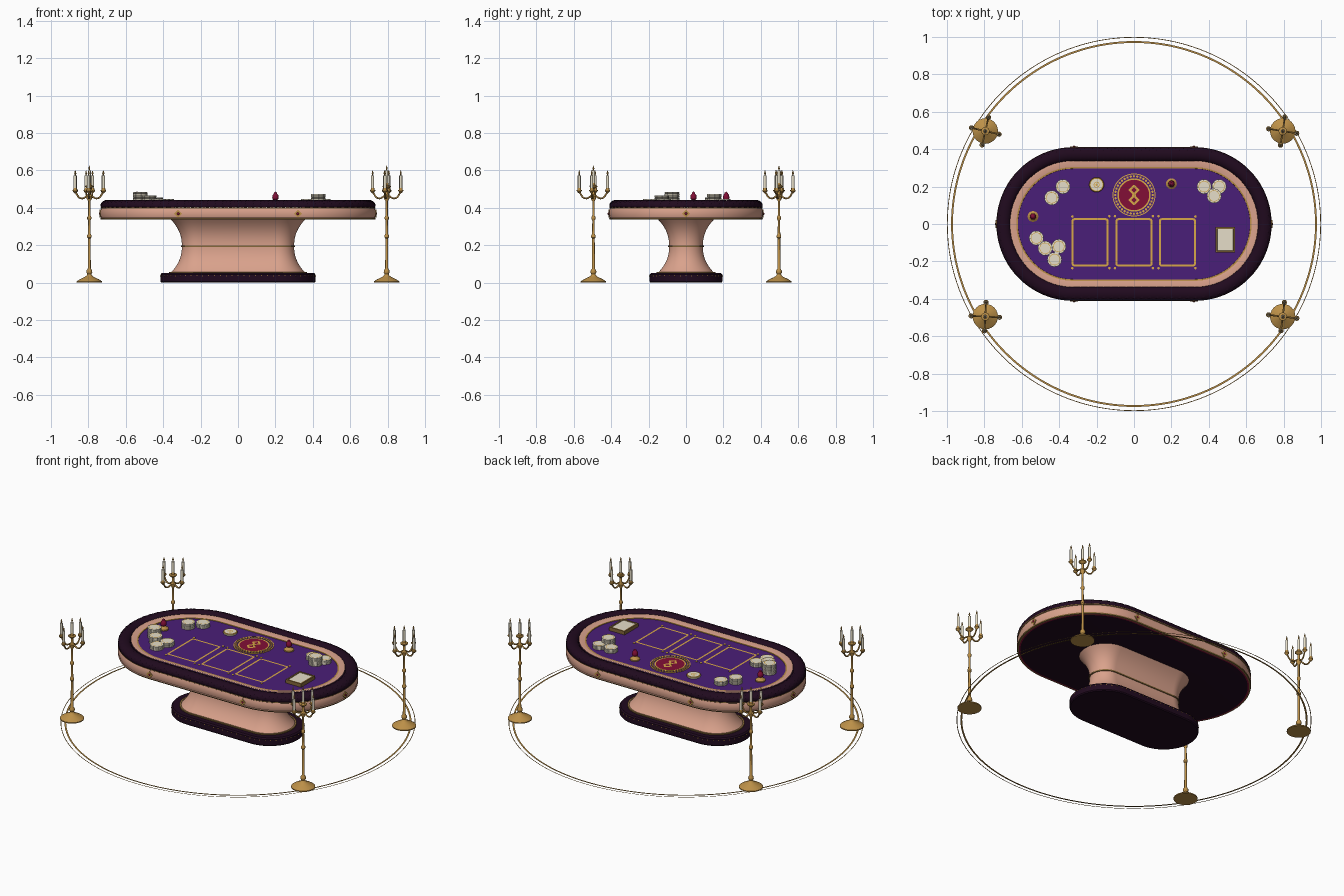
import bpy, bmesh
from math import sin, cos, pi, radians
from mathutils import Matrix, Vector

cube = bpy.data.objects.get("Cube")
if cube:
    bpy.data.objects.remove(cube)


def material(name, code):
    rgb = [int(code[i:i + 2], 16) / 255 for i in (0, 2, 4)]
    col = [c / 12.92 if c < 0.04 else ((c + 0.055) / 1.055) ** 2.4 for c in rgb] + [1]
    m = bpy.data.materials.new(name)
    m.use_nodes = True
    m.diffuse_color = col
    m.node_tree.nodes["Principled BSDF"].inputs["Base Color"].default_value = col
    return m


PLUM, PEACH, FELT, GOLD, RED, IVORY, BRONZE, GREY, BRIGHT = range(9)
MATS = [material(n, c) for n, c in (
    ("dark plum", "200A1E"), ("peach copper", "DAA28C"), ("purple felt", "4A1E78"),
    ("gold", "BC9048"), ("crimson", "820F36"), ("ivory", "E6DEC8"),
    ("bronze", "86683A"), ("warm grey", "A29C92"), ("bright gold", "D8A848"))]


def finish(name, bm, loc=(0, 0, 0), rot=0, smooth=35):
    me = bpy.data.meshes.new(name)
    bm.to_mesh(me)
    bm.free()
    for m in MATS:
        me.materials.append(m)
    if smooth:
        me.shade_smooth()
        me.set_sharp_from_angle(angle=radians(smooth))
    return place(name, me, loc, rot)


def place(name, me, loc, rot=0):
    ob = bpy.data.objects.new(name, me)
    ob.location = loc
    ob.rotation_euler.z = rot
    bpy.context.collection.objects.link(ob)
    return ob


def track(a, n, m):
    """Oval path: centre x and outward direction of each sample."""
    pts = [(a, -pi / 2 + pi * i / n) for i in range(n)]
    pts += [(a - 2 * a * j / m, pi / 2) for j in range(m)]
    pts += [(-a, pi / 2 + pi * i / n) for i in range(n)]
    pts += [(-a + 2 * a * j / m, -pi / 2) for j in range(m)]
    return [(x, cos(t), sin(t)) for x, t in pts]


def sweep(name, profile, a=0, n=12, m=0, closed=False, tuft=0, edge=None, loc=(0, 0, 0)):
    """Carry a profile of (radius, height, colour) around an oval, or a circle if a is 0."""
    bm = bmesh.new()
    path = track(a, n, m)
    rows = []
    for k, (r, z, _) in enumerate(profile):
        row = []
        for i, (cx, dx, dy) in enumerate(path):
            puff = tuft * sin(pi * ((i + 2 * (k % 2)) % 4) / 4)
            row.append(bm.verts.new((cx + (r + puff * .3) * dx, (r + puff * .3) * dy, z + puff)))
        rows.append(row)
    for k in range(len(rows) - (not closed)):
        p, q = rows[k], rows[(k + 1) % len(rows)]
        for i in range(len(path)):
            j = (i + 1) % len(path)
            f = bm.faces.new((p[i], p[j], q[j], q[i]))
            f.material_index = profile[k][2]
            if edge is not None and profile[k][2] == IVORY and profile[k][0] > .03 and i % 4 < 1:
                f.material_index = edge
    bmesh.ops.remove_doubles(bm, verts=bm.verts, dist=1e-5)
    bmesh.ops.recalc_face_normals(bm, faces=bm.faces)
    return finish(name, bm, loc)


def band(name, r, z, w, h, mat, a=0, n=32, loc=(0, 0, 0)):
    ring = [(r, z, mat), (r + w, z, mat), (r + w, z + h, mat), (r, z + h, mat)]
    return sweep(name, ring, a, n, 1 if a else 0, True, loc=loc)


def dots(name, points, size, facing=None):
    """Thin gold discs, facing up unless told otherwise."""
    bm = bmesh.new()
    for i, p in enumerate(points):
        turn = Vector(facing[i] if facing else (0, 0, 1)).to_track_quat('Z', 'Y').to_matrix().to_4x4()
        bmesh.ops.create_cone(bm, cap_ends=True, segments=8, radius1=size, radius2=size, depth=.003,
                              matrix=Matrix.Translation(p) @ turn)
    for f in bm.faces:
        f.material_index = BRIGHT
    return finish(name, bm)


def outline(name, x, y, z, w, h, width, corner, rot=0):
    """Flat rounded rectangular outline."""
    bm = bmesh.new()
    bm.faces.new([bm.verts.new((sx * w / 2, sy * h / 2, 0))
                  for sx, sy in ((-1, -1), (1, -1), (1, 1), (-1, 1))])
    bmesh.ops.bevel(bm, geom=bm.verts[:], offset=corner, segments=3, profile=.5, affect='VERTICES')
    inner = bm.faces[:]
    bmesh.ops.inset_region(bm, faces=inner, thickness=width, use_boundary=True)
    bmesh.ops.delete(bm, geom=inner, context='FACES')
    for f in bm.faces:
        f.material_index = BRIGHT
    return finish(name, bm, (x, y, z), rot, 0)


# Foot and pedestal
A, TOP = .325, .42
sweep("foot", [(0, 0, PLUM), (.19, 0, PLUM), (.195, .006, PLUM), (.195, .042, PLUM),
               (.188, .05, PLUM), (0, .05, PLUM)], .22, 24, 1)
rim = track(.22, 20, 14)
dots("foot_studs", [(cx + .195 * dx, .195 * dy, .036) for cx, dx, dy in rim], .0025,
     [(dx, dy, 0) for _, dx, dy in rim])
waist = [(.09 + .062 * abs((t - .5) * 2) ** 2.3, .05 + .29 * t, PEACH)
         for t in [i / 16 for i in range(17)]]
sweep("pedestal", waist, .21, 24, 1)
band("pedestal_foot_trim", .148, .05, .01, .006, BRONZE, .21)
band("pedestal_waist_trim", .086, .191, .009, .008, BRONZE, .21)

# Table body, padded rail and playing surface
sweep("table_body", [(0, .336, PLUM), (.392, .336, RED), (.4, .337, BRONZE), (.409, .338, BRONZE),
                     (.411, .345, PEACH), (.407, .347, PEACH), (.411, .36, PEACH),
                     (.411, .382, PEACH), (.407, .395, BRONZE), (.41, .397, BRONZE),
                     (.41, .402, PLUM), (0, .402, PLUM)], A, 40, 1)
rail = [(.372 + .037 * cos(t), .409 + .029 * max(sin(t), -.3), PLUM)
        for t in [2 * pi * i / 20 for i in range(20)]]
sweep("padded_rail", rail, A, 112, 64, True, tuft=.004)
sweep("inner_slope", [(.338, .43, PEACH), (.331, .432, PEACH), (.304, .423, GOLD),
                      (.296, .423, GOLD), (.295, .418, GOLD)], A, 40, 1)
sweep("felt", [(0, TOP, FELT), (.298, TOP, FELT), (.298, .405, FELT), (0, .405, FELT)], A, 40, 1)

# Diamond studs on the apron
spots = [(sx * .32, sy * .411, 0) for sx in (-1, 1) for sy in (-1, 1)]
spots += [(sx * (A + .411), 0, pi / 2) for sx in (-1, 1)]
for x, y, turn in spots:
    bm = bmesh.new()
    bmesh.ops.create_cube(bm, size=1, matrix=Matrix.Rotation(pi / 4, 4, 'Y')
                          @ Matrix.Diagonal((.03, .008, .03, 1)))
    for f in bm.faces:
        f.material_index = GOLD
    knob = bmesh.ops.create_uvsphere(bm, u_segments=12, v_segments=8, radius=.008)["verts"]
    for f in {f for v in knob for f in v.link_faces}:
        f.material_index = RED
    finish("apron_stud", bm, (x, y, .368), turn)

# Card places
Z = TOP + .002
for x in (-.235, 0, .232):
    outline("card_place", x, -.098, Z, .198, .258, .011, .014)
corners = [(x + d, y, Z) for x in (-.117, .116) for y in (.042, -.236) for d in (-.015, .015)]
corners += [(x, y, Z) for x in (-.33, .328) for y in (.04, -.236)]
dots("card_place_dots", corners, .007)

# Round emblem with a plain ornament
C = Vector((0, .155, 0))
sweep("emblem", [(0, Z, RED), (.081, Z, BRIGHT), (.089, Z, BRIGHT), (.089, TOP, BRIGHT)], n=24, loc=C)
band("emblem_outer_ring", .11, TOP, .005, .002, BRIGHT, loc=C)
dots("emblem_dots", [C + Vector((.1 * cos(t), .1 * sin(t), Z))
                     for t in [2 * pi * i / 36 for i in range(36)]], .0065)
for s in (-1, 1):
    outline("emblem_lozenge", 0, C.y + s * .026, Z + .002, .044, .044, .012, .006, pi / 4)
dots("emblem_center", [C + Vector((0, 0, Z + .001))], .011)


# Chip stacks
def stack(x, y, count):
    prof = [(0, TOP, IVORY)]
    for i in range(count):
        z = TOP + .009 * i
        prof += [(.036, z, GREY), (.039, z + .001, IVORY), (.039, z + .008, IVORY), (.036, z + .009, GREY)]
    z = TOP + .009 * count
    prof[-1] = (.036, z, IVORY)
    prof += [(.03, z, BRIGHT), (.027, z, IVORY), (0, z, IVORY)]
    sweep("chip_stack", prof, n=16, edge=GREY, loc=(x, y, 0))


for spot in ((-.38, .2, 3), (-.44, .14, 4), (-.522, -.075, 7), (-.475, -.13, 5),
             (-.402, -.12, 3), (-.425, -.19, 3), (.375, .2, 3), (.455, .2, 3), (.428, .15, 6)):
    stack(*spot)
sweep("dealer_button", [(0, TOP, IVORY), (.038, TOP, IVORY), (.04, .424, IVORY), (.04, .43, BRIGHT),
                        (.037, .433, BRIGHT), (.032, .433, IVORY), (.016, .433, BRIGHT),
                        (.012, .433, IVORY), (.006, .433, BRIGHT), (0, .433, BRIGHT)],
      n=16, loc=(-.2, .21, 0))

# Playing pieces
for x, y in ((-.54, .04), (.2, .215)):
    sweep("playing_piece", [(0, TOP, GOLD), (.029, TOP, GOLD), (.029, .427, GOLD), (.018, .434, GOLD),
                            (.011, .442, RED), (.016, .447, RED), (.017, .456, RED), (.015, .468, RED),
                            (.009, .475, RED), (.008, .48, RED), (0, .487, RED)], n=10, loc=(x, y, 0))

# Card tray
bm = bmesh.new()
bmesh.ops.create_cube(bm, size=1, matrix=Matrix.Diagonal((.106, .136, .022, 1)))
lid = [f for f in bm.faces if f.normal.z > .5]
for f in bm.faces:
    f.material_index = BRONZE
bmesh.ops.inset_region(bm, faces=lid, thickness=.013)
bmesh.ops.inset_region(bm, faces=lid, thickness=.002, depth=-.003)
lid[0].material_index = IVORY
finish("card_tray", bm, (.488, -.085, TOP + .011), 0, 0)

# Floor rings
band("floor_ring_inner", .968, 0, .01, .0006, GOLD, n=96)
band("floor_ring_outer", .996, 0, .004, .0006, GOLD, n=96)

# Candelabra: stem, arms and candles share meshes between the four stands
stem = sweep("candelabra_stem", [
    (0, 0, GOLD), (.068, 0, GOLD), (.068, .006, GOLD), (.05, .018, GOLD), (.024, .03, GOLD),
    (.014, .038, GOLD), (.011, .045, GOLD), (.016, .054, GOLD), (.015, .064, GOLD), (.008, .075, GOLD),
    (.007, .235, GOLD), (.012, .242, GOLD), (.012, .252, GOLD), (.007, .26, GOLD), (.006, .332, GOLD),
    (.011, .34, GOLD), (.011, .35, GOLD), (.006, .358, GOLD), (.006, .435, GOLD), (.014, .448, GOLD),
    (.015, .46, GOLD), (.007, .472, GOLD), (.007, .5, GOLD), (.022, .512, GOLD), (.022, .517, GOLD),
    (.008, .52, GOLD), (0, .52, GOLD)])
candle = sweep("candle", [
    (0, -.014, GOLD), (.006, -.01, GOLD), (.014, 0, GOLD), (.014, .004, GOLD), (.01, .006, GOLD),
    (.009, .016, IVORY), (.008, .016, IVORY), (.008, .082, IVORY), (.002, .084, GOLD),
    (.005, .094, GOLD), (0, .112, GOLD)], n=6)
curve = bpy.data.curves.new("candelabra_arm", 'CURVE')
curve.dimensions = '3D'
curve.bevel_depth, curve.bevel_resolution, curve.resolution_u = .0045, 2, 6
curve.materials.append(MATS[GOLD])
sp = curve.splines.new('BEZIER')
sp.bezier_points.add(2)
for bp, co in zip(sp.bezier_points, ((.004, 0, .468), (.045, 0, .45), (.076, 0, .484))):
    bp.co = co
    bp.handle_left_type = bp.handle_right_type = 'AUTO'
stem_mesh, candle_mesh = stem.data, candle.data
for ob in (stem, candle):
    bpy.data.objects.remove(ob)
for x, y, turn in ((-.795, .497, -13), (-.795, -.495, -3), (.795, .497, -9), (.795, -.495, -7)):
    place("candelabra_stem", stem_mesh, (x, y, 0))
    place("candle", candle_mesh, (x, y, .516))
    for i in range(4):
        t = radians(turn) + i * pi / 2
        place("candelabra_arm", curve, (x, y, 0), t)
        place("candle", candle_mesh, (x + .076 * cos(t), y + .076 * sin(t), .49))
